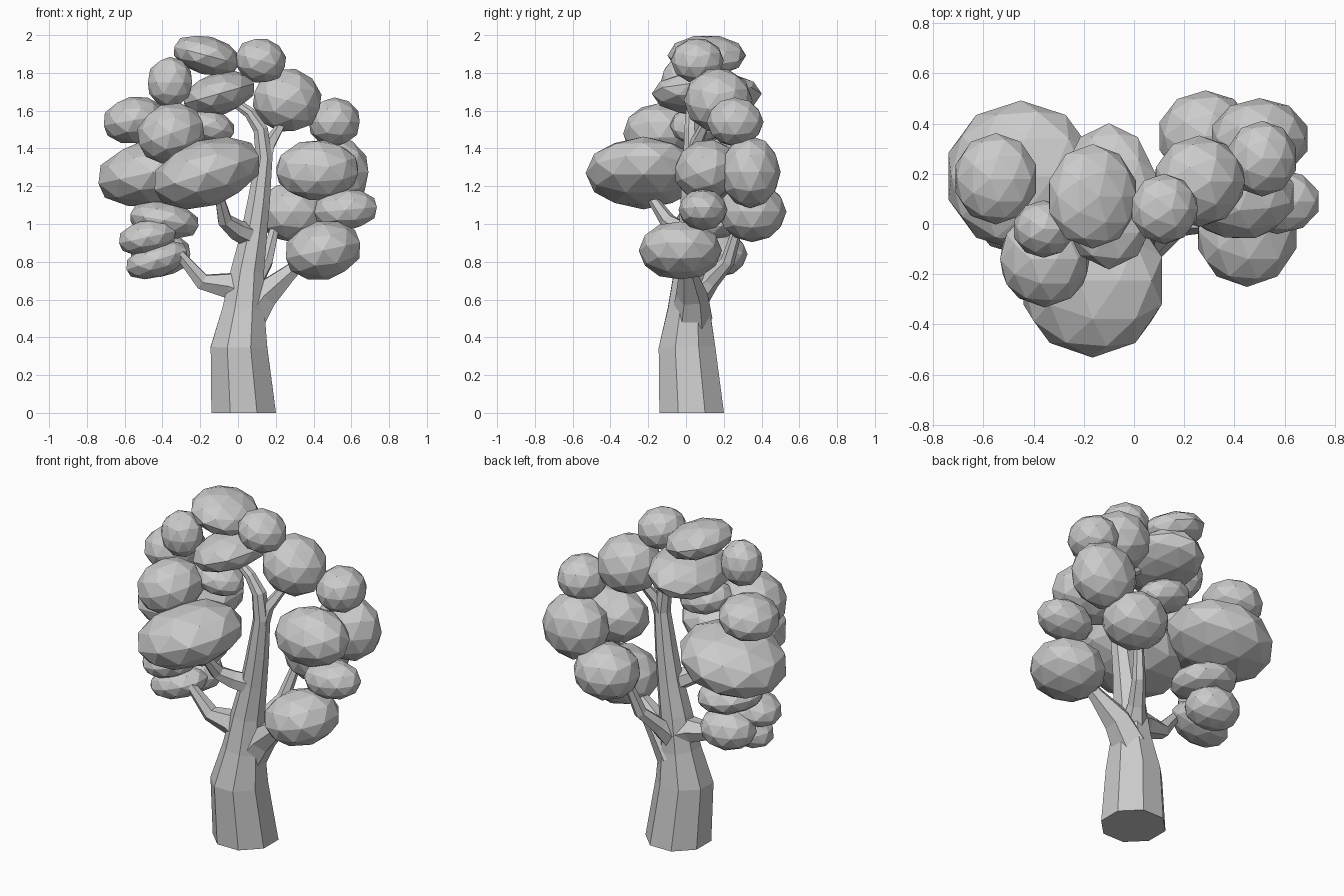
import bpy, bmesh, math
from mathutils import Vector, Matrix


def add_object(name, bm):
    bmesh.ops.recalc_face_normals(bm, faces=bm.faces)
    mesh = bpy.data.meshes.new(name)
    bm.to_mesh(mesh)
    bm.free()
    obj = bpy.data.objects.new(name, mesh)
    bpy.context.collection.objects.link(obj)
    return obj


def limb(name, points, sides):
    """Tapered faceted tube through (x, y, z, radius) points."""
    bm = bmesh.new()
    pos = [Vector(p[:3]) for p in points]
    rings = []
    for i, p in enumerate(points):
        t = pos[min(i + 1, len(pos) - 1)] - pos[max(i - 1, 0)]
        if pos[i].z == 0:
            t = Vector((0, 0, 1))          # flat cut on the ground
        rot = Vector((0, 0, 1)).rotation_difference(t)
        ring = []
        for k in range(sides):
            a = 2 * math.pi * (k + 0.5) / sides
            ring.append(bm.verts.new(
                pos[i] + rot @ Vector((math.cos(a), math.sin(a), 0)) * p[3]))
        rings.append(ring)
    for a, b in zip(rings, rings[1:]):
        for k in range(sides):
            n = (k + 1) % sides
            bm.faces.new((a[k], a[n], b[n], b[k]))
    bm.faces.new(rings[0][::-1])
    bm.faces.new(rings[-1])
    return add_object(name, bm)


def leaf_clump(name, center, radii, tilt=0, lean=0):
    """Low-poly ellipsoid; tilt lifts the +x end, lean lifts the +y end."""
    bm = bmesh.new()
    bmesh.ops.create_icosphere(bm, subdivisions=2, radius=1.0)
    rot = (Matrix.Rotation(math.radians(-tilt), 4, 'Y')
           @ Matrix.Rotation(math.radians(lean), 4, 'X'))
    size = Matrix.Diagonal((radii[0] * 1.07, radii[1] * 1.04, radii[2] * 1.04, 1))
    bm.transform(Matrix.Translation(center) @ rot @ size)
    return add_object(name, bm)


# Trunk running up into the crown
limb("trunk", [(.03, .03, 0, .185), (.005, .005, .35, .162), (.03, .015, .55, .12),
               (.05, .025, .75, .095), (.085, .03, .95, .075), (.11, .03, 1.12, .064),
               (.138, .03, 1.35, .048), (.12, .03, 1.5, .042), (.06, .03, 1.59, .032),
               (-.04, .04, 1.66, .024)], 8)

# Branches
limb("left_branch", [(.06, .03, .63, .11), (-.05, .02, .675, .075),
                     (-.19, .01, .695, .048), (-.31, -.01, .84, .028)], 6)
limb("right_branch", [(.05, .03, .5, .11), (.14, .03, .625, .085),
                      (.27, .01, .74, .048), (.36, 0, .82, .03)], 6)
limb("back_branch", [(.04, .04, .6, .08), (.09, .13, .7, .05),
                     (.15, .22, .8, .038), (.2, .28, 1.0, .025)], 6)
limb("front_branch", [(.08, .03, .93, .065), (-.01, -.04, .97, .055),
                      (-.07, -.1, 1.02, .042), (-.10, -.19, 1.15, .025)], 6)
limb("top_right_branch", [(.14, .03, 1.33, .045), (.165, .05, 1.42, .036),
                          (.25, .12, 1.56, .02)], 5)

# Foliage: centre, radii, tilt, lean
clumps = [
    ((-.165, .11, 1.892), (.175, .20, .098), -15),   # top
    ((.12, .06, 1.865), (.13, .135, .115), -15),
    ((-.10, .11, 1.69), (.19, .28, .108), 16),
    ((-.36, -.02, 1.75), (.115, .11, .13), 0),
    ((-.55, .18, 1.55), (.16, .175, .12), 10),       # upper left
    ((-.355, -.14, 1.48), (.175, .185, .152), 20),
    ((-.17, .05, 1.52), (.15, .13, .09), -15),
    ((-.165, -.225, 1.27), (.285, .295, .17), 18),   # big front
    ((-.45, .19, 1.275), (.29, .29, .17), 12),       # big left
    ((-.39, .13, 1.02), (.18, .18, .095), -10),      # lower left
    ((-.48, .03, .93), (.15, .14, .09), 12),
    ((-.43, .05, .81), (.165, .14, .088), 18),
    ((-.41, .18, .84), (.155, .14, .115), 0),
    ((.26, .17, 1.655), (.175, .175, .165), -15),    # right side
    ((.51, .26, 1.54), (.132, .145, .125), 0),
    ((.42, .11, 1.285), (.212, .17, .155), 0, 20),
    ((.50, .34, 1.275), (.187, .155, .185), 0, 0),
    ((.57, .09, 1.075), (.163, .125, .105), 5),
    ((.285, .35, 1.065), (.18, .175, .155), 0),
    ((.45, -.03, .86), (.197, .212, .15), 12),
]
for i, c in enumerate(clumps):
    leaf_clump(f"leaf_clump_{i + 1:02d}", *c)
